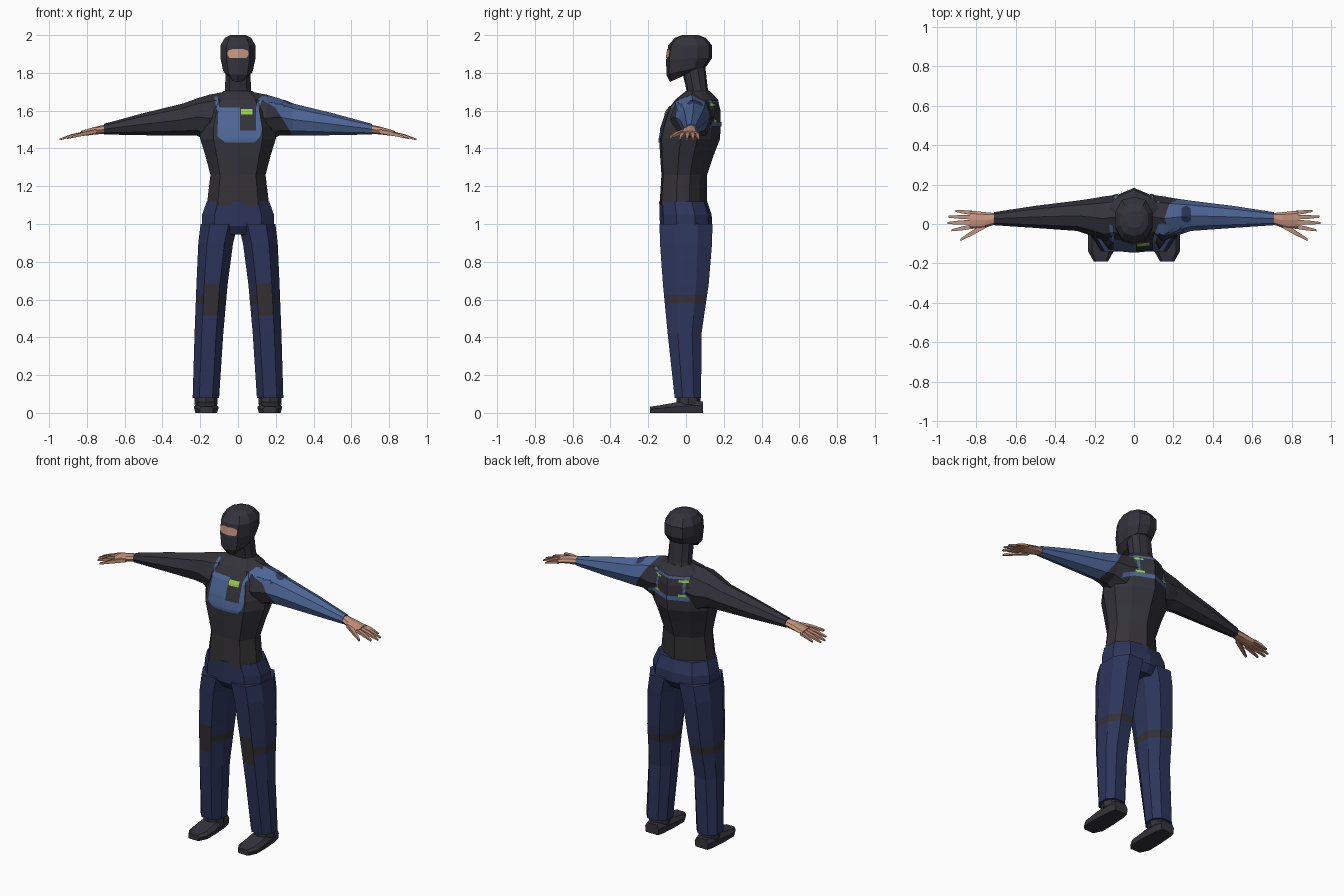
import bpy, bmesh, math
from mathutils import Vector
from mathutils.bvhtree import BVHTree

if "Cube" in bpy.data.objects:
    bpy.data.objects.remove(bpy.data.objects["Cube"])

COLOURS = {
    "charcoal": (0.034, 0.033, 0.044), "graphite": (0.034, 0.031, 0.034),
    "navy": (0.026, 0.036, 0.105), "blue": (0.075, 0.135, 0.31),
    "skin": (0.56, 0.29, 0.2), "lime": (0.33, 0.62, 0.07),
}
MATS = {}
for key, rgb in COLOURS.items():
    MATS[key] = bpy.data.materials.new(key)
    MATS[key].diffuse_color = (*rgb, 1)

# Unit cross-sections
OCT = [(math.cos(math.radians(a)), math.sin(math.radians(a))) for a in range(0, 360, 45)]
TRUNK = [(0, -1), (.65, -.92), (1, -.3), (.95, .25), (.6, .68),
         (0, 1), (-.6, .68), (-.95, .25), (-1, -.3), (-.65, -.92)]
ROUND = [(0, -1), (.65, -.86), (1, -.35), (1, .35), (.65, .86),
         (0, 1), (-.65, .86), (-1, .35), (-1, -.35), (-.65, -.86)]
LEG = [(.5, -1), (1, -.4), (1, .45), (.5, 1), (-.5, 1), (-1, .45), (-1, -.4), (-.5, -1)]
BOX = [(-1, -1), (1, -1), (1, 1), (-1, 1)]


def level(z, x0, x1, y0, y1, section, lift=0):
    """Ring across z; lift raises its rear edge."""
    return [Vector(((x0 + x1) / 2 + u * (x1 - x0) / 2,
                    (y0 + y1) / 2 + v * (y1 - y0) / 2,
                    z + lift * (v + 1) / 2)) for u, v in section]


def upright(x, y0, y1, z0, z1, section):
    """Ring across x."""
    return [Vector((x, (y0 + y1) / 2 + u * (y1 - y0) / 2,
                    (z0 + z1) / 2 + v * (z1 - z0) / 2)) for u, v in section]


def add_loft(bm, rings):
    rows = [[bm.verts.new(p) for p in r] for r in rings]
    n = len(rows[0])
    for a, b in zip(rows, rows[1:]):
        for i in range(n):
            bm.faces.new((a[i], a[(i + 1) % n], b[(i + 1) % n], b[i]))
    bm.faces.new(rows[0])
    bm.faces.new(rows[-1])


def cut(bm, point, normal):
    bmesh.ops.bisect_plane(bm, geom=bm.verts[:] + bm.edges[:] + bm.faces[:],
                           plane_co=point, plane_no=normal, dist=1e-5)


def finish(bm, name, colours, rule=None, solid=True):
    if solid:
        bmesh.ops.recalc_face_normals(bm, faces=bm.faces[:])
    bm.normal_update()
    if rule:
        for f in bm.faces:
            f.material_index = rule(f.calc_center_median(), f.normal)
    mesh = bpy.data.meshes.new(name)
    bm.to_mesh(mesh)
    tree = BVHTree.FromBMesh(bm)
    bm.free()
    for c in colours:
        mesh.materials.append(MATS[c])
    bpy.context.collection.objects.link(bpy.data.objects.new(name, mesh))
    return tree


def mirrored(rings, s):
    return [[Vector((p.x * s, p.y, p.z)) for p in r] for r in rings]


# Torso with a ridged back
bm = bmesh.new()
add_loft(bm, [level(z, -w, w, a, b, TRUNK) for z, w, a, b in (
    (1.10, .165, -.14, .11), (1.26, .146, -.13, .112), (1.36, .172, -.137, .145),
    (1.45, .2, -.142, .18), (1.51, .2, -.13, .183), (1.60, .175, -.1, .183),
    (1.66, .14, -.055, .168), (1.705, .075, 0, .125))])
torso = finish(bm, "torso", ["charcoal", "graphite"], lambda c, n: int(c.z < 1.26))

# Neck
bm = bmesh.new()
add_loft(bm, [level(z, -w, w, a, b, ROUND) for z, w, a, b in (
    (1.66, .075, .01, .13), (1.72, .068, 0, .115), (1.85, .066, -.03, .1))])
finish(bm, "neck", ["charcoal"])

# Hooded head
bm = bmesh.new()
add_loft(bm, [level(z, -w, w, a, b, ROUND, t) for z, w, a, b, t in (
    (1.752, .042, -.085, .07, .07), (1.79, .077, -.104, .108, .045),
    (1.87, .092, -.105, .138, .01), (1.945, .093, -.094, .138, 0),
    (1.985, .07, -.06, .105, 0), (2.0, .04, -.02, .065, 0))])
head = finish(bm, "head", ["charcoal"])

# Pelvis
bm = bmesh.new()
add_loft(bm, [level(z, -w, w, a, b, ROUND) for z, w, a, b in (
    (.945, .1, -.11, .11), (.99, .192, -.138, .138), (1.05, .19, -.14, .136), (1.12, .165, -.142, .112))])
finish(bm, "pelvis", ["navy"])

ARM_SPLIT, ARM_NORMAL = Vector((.15, 0, 1.69)), Vector((.22, 0, .14))
trees = [torso]
for s, side in ((1, "left"), (-1, "right")):
    # Trouser leg with knee patch and band
    bm = bmesh.new()
    add_loft(bm, mirrored([level(z, p, q, a, b, LEG) for z, p, q, a, b in (
        (.08, .10, .24, -.06, .08), (.42, .078, .23, -.097, .082), (.68, .055, .22, -.122, .12),
        (.90, .026, .21, -.138, .138), (1.0, .0, .198, -.14, .14))], s))
    for z in (.515, .58, .625, .685):
        cut(bm, (0, 0, z), (0, 0, 1))

    def knee(c, n):
        low, high = (.515, .685) if n.y < -.9 else (.58, .625)
        return int(low < c.z < high)
    finish(bm, side + "_leg", ["navy", "graphite"], knee)

    # Shoe: flat sole, low toe, ankle collar
    bm = bmesh.new()
    add_loft(bm, mirrored([[Vector((.168 + k * w, y, z)) for k, z in (
        (-.9, 0), (.9, 0), (1, h * .6), (.7, h), (-.7, h), (-1, h * .6))] for y, w, h in (
        (-.19, .036, .033), (-.14, .064, .04), (-.05, .064, .056), (.05, .056, .066), (.09, .046, .06))], s))
    add_loft(bm, mirrored([level(z, .108, .23, -.05, .076, OCT) for z in (.045, .085)], s))
    finish(bm, side + "_shoe", ["charcoal"])

    # Sleeve: one is coloured from the shoulder seam outwards
    bm = bmesh.new()
    add_loft(bm, mirrored([upright(x, a, b, c, d, OCT) for x, a, b, c, d in (
        (.07, -.07, .15, 1.45, 1.70), (.15, -.085, .14, 1.435, 1.685), (.22, -.058, .128, 1.468, 1.664),
        (.29, -.035, .118, 1.468, 1.638), (.5, -.02, .092, 1.47, 1.587), (.71, -.006, .06, 1.474, 1.53))], s))
    if s > 0:
        cut(bm, ARM_SPLIT, ARM_NORMAL)
    trees.append(finish(bm, side + "_sleeve", ["charcoal", "blue"],
                        lambda c, n: int(s > 0 and (c - ARM_SPLIT).dot(ARM_NORMAL) > 0)))

    # Hand: palm, four fingers and thumb
    bm = bmesh.new()
    add_loft(bm, mirrored([upright(x, a, b, c, d, OCT) for x, a, b, c, d in (
        (.70, 0, .055, 1.478, 1.526), (.755, -.02, .06, 1.474, 1.515), (.83, -.025, .068, 1.465, 1.493))], s))
    for x0, y0, z0, x1, y1, z1, r in (
            (.82, -.013, 1.478, .925, -.032, 1.452, .011), (.82, .01, 1.48, .945, .005, 1.448, .0115),
            (.82, .034, 1.48, .94, .037, 1.448, .011), (.82, .056, 1.477, .905, .066, 1.452, .01),
            (.75, -.005, 1.49, .88, -.08, 1.46, .014)):
        mid = [(x0 + x1) / 2, (y0 + y1) / 2, (z0 + z1) / 2 + .003]
        add_loft(bm, mirrored([upright(x, y - k * r, y + k * r, z - k * r * .8, z + k * r * .8, BOX)
                               for (x, y, z), k in (((x0, y0, z0), 1), (mid, .9), ((x1, y1, z1), .45))], s))
    finish(bm, side + "_hand", ["skin"])


def decal(name, colour, pts, way, targets, lift=.004):
    """Thin patch laid on the surface along a viewing direction."""
    direction = Vector({"front": (0, 1, 0), "back": (0, -1, 0), "top": (0, 0, -1)}[way])
    bm = bmesh.new()
    flat = [Vector((u, v, 0)) if way == "top" else Vector((u, 0, v)) for u, v in pts]
    bm.faces.new([bm.verts.new(p - direction * 3) for p in flat])
    axis = 1 if way == "top" else 2
    for k in (0, axis):
        t = min(p[k] for p in flat) + .015
        while t < max(p[k] for p in flat):
            e = Vector((0, 0, 0))
            e[k] = 1
            cut(bm, e * t, e)
            t += .015
    bmesh.ops.triangulate(bm, faces=bm.faces[:])
    for v in bm.verts[:]:
        hits = [h for h in (t.ray_cast(v.co, direction) for t in targets) if h[0]]
        if hits:
            v.co = min(hits, key=lambda h: h[3])[0] - direction * lift
        else:
            bm.verts.remove(v)
    bm.normal_update()
    for f in bm.faces:
        if f.normal.dot(direction) > 0:
            f.normal_flip()
    finish(bm, name, [colour], solid=False)


def rect(x0, x1, z0, z1):
    return [(x0, z0), (x1, z0), (x1, z1), (x0, z1)]


# Eye opening
decal("eye_opening", "skin", [(-.045, 1.88), (.045, 1.88), (.057, 1.895), (.053, 1.918), (.03, 1.926),
                              (-.03, 1.926), (-.053, 1.918), (-.057, 1.895)], "front", [head])
# Chest panel, pocket, label and straps
decal("chest_panel", "blue", [(-.11, 1.465), (-.07, 1.432), (.09, 1.432), (.118, 1.465), (.127, 1.5),
                              (.108, 1.618), (-.103, 1.618)], "front", trees)
decal("chest_pocket", "charcoal", rect(.01, .096, 1.495, 1.625), "front", trees, .007)
decal("chest_label", "lime", rect(.015, .078, 1.58, 1.61), "front", trees, .0095)
decal("right_strap", "blue", [(-.112, 1.6), (-.096, 1.6), (-.108, 1.675), (-.126, 1.675)], "front", trees)
decal("left_strap", "blue", [(.095, 1.61), (.11, 1.61), (.125, 1.65), (.15, 1.672), (.125, 1.678), (.105, 1.655)],
      "front", trees)
decal("shoulder_band", "blue", [(.12, 1.66), (.2, 1.615), (.25, 1.59), (.25, 1.64), (.14, 1.678)], "front", trees)
# Shoulder patch
decal("shoulder_patch", "navy", [(.24, .02), (.265, .005), (.29, .02), (.287, .08), (.265, .093), (.24, .08)],
      "top", trees)
# Back straps and labels
decal("back_top_strap", "blue", rect(-.11, .13, 1.642, 1.655), "back", trees)
decal("back_lower_strap", "blue", [(-.12, 1.515), (.12, 1.515), (.18, 1.49), (.18, 1.515), (.12, 1.54), (-.12, 1.54)],
      "back", trees)
for s, side in ((1, "left"), (-1, "right")):
    decal(side + "_back_strap", "blue", rect(s * .09 - .008, s * .09 + .008, 1.54, 1.645), "back", trees)
    for z, tag in ((1.54, "lower"), (1.625, "upper")):
        decal(f"{side}_{tag}_back_label", "lime", rect(s * .085 - .025, s * .085 + .025, z, z + .013),
              "back", trees, .007)

for m in bpy.data.materials:
    if m.users and not m.is_grease_pencil:
        m.use_nodes = True
        m.node_tree.nodes["Principled BSDF"].inputs["Base Color"].default_value = m.diffuse_color
